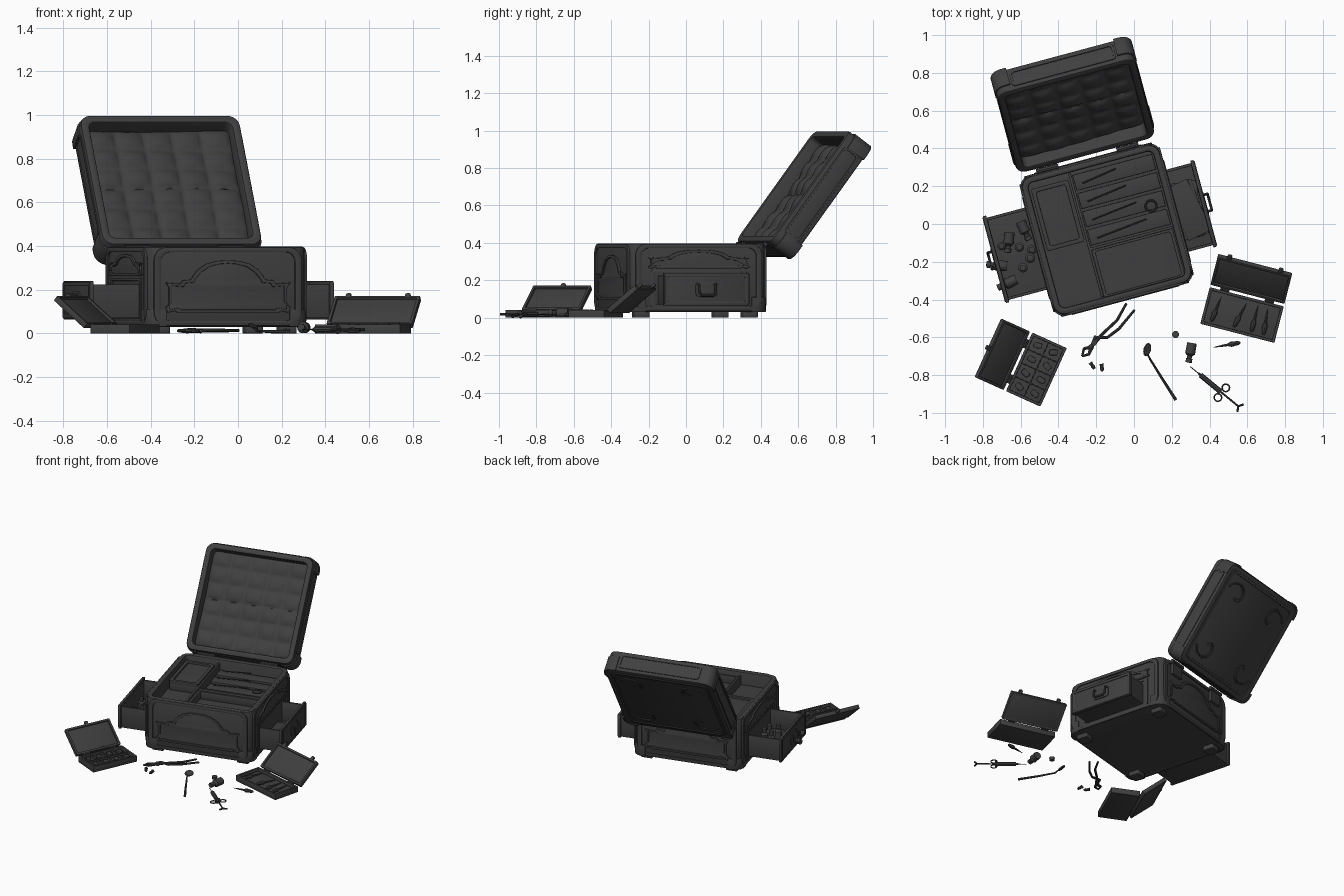
import bpy, bmesh, random
from math import sin, cos, pi, radians
from mathutils import Matrix, Vector

if "Cube" in bpy.data.objects:
    bpy.data.objects.remove(bpy.data.objects["Cube"])

random.seed(4)
DARK = bpy.data.materials.new("dark_leather")
DARK.diffuse_color = (0.05, 0.05, 0.05, 1)
DARK.use_nodes = True
DARK.node_tree.nodes["Principled BSDF"].inputs["Base Color"].default_value = DARK.diffuse_color

def T(x, y, z): return Matrix.Translation((x, y, z))
def Rot(a, ax): return Matrix.Rotation(radians(a), 4, ax)

def add(name, bm, M, ang=35):
    bmesh.ops.remove_doubles(bm, verts=bm.verts, dist=1e-5)
    bmesh.ops.recalc_face_normals(bm, faces=bm.faces)
    me = bpy.data.meshes.new(name)
    bm.to_mesh(me); bm.free()
    me.shade_smooth(); me.set_sharp_from_angle(angle=radians(ang))
    me.materials.append(DARK)
    ob = bpy.data.objects.new(name, me)
    bpy.context.collection.objects.link(ob)
    ob.matrix_world = M
    return ob

def bake(name, cu, M):
    ob = bpy.data.objects.new("tmp_curve", cu)
    bpy.context.collection.objects.link(ob)
    me = bpy.data.meshes.new_from_object(ob.evaluated_get(bpy.context.evaluated_depsgraph_get()))
    bpy.data.objects.remove(ob)
    bm = bmesh.new(); bm.from_mesh(me)
    bpy.data.meshes.remove(me); bpy.data.curves.remove(cu)
    return add(name, bm, M)

def plate(name, loops, z0, z1, M, b=0.003):
    """Bevelled slab from 2D outlines; inner outlines become holes."""
    cu = bpy.data.curves.new(name, 'CURVE')
    cu.dimensions, cu.fill_mode = '2D', 'BOTH'
    cu.bevel_depth, cu.offset, cu.bevel_resolution = b, -b, 1
    cu.extrude = (z1 - z0) / 2 - b
    for pts in loops:
        s = cu.splines.new('POLY'); s.points.add(len(pts) - 1); s.use_cyclic_u = True
        for p, q in zip(s.points, pts): p.co = (q[0], q[1], 0, 1)
    return bake(name, cu, M @ T(0, 0, (z0 + z1) / 2))

def tube(name, pts, r, M=Matrix(), cyclic=False):
    """Round rod; a 4th value per point scales the radius."""
    cu = bpy.data.curves.new(name, 'CURVE')
    cu.dimensions, cu.bevel_depth, cu.bevel_resolution, cu.use_fill_caps = '3D', r, 2, True
    s = cu.splines.new('POLY'); s.points.add(len(pts) - 1); s.use_cyclic_u = cyclic
    for p, q in zip(s.points, pts):
        p.co = (*q[:3], 1); p.radius = q[3] if len(q) > 3 else 1
    return bake(name, cu, M)

def circle(r, n=16): return [(r*cos(2*pi*i/n), r*sin(2*pi*i/n), 0) for i in range(n)]

def rr(w, h, r, n=6, cx=0, cy=0):
    out = []
    for k, (sx, sy) in enumerate(((1, 1), (-1, 1), (-1, -1), (1, -1))):
        for i in range(n + 1):
            a = pi/2*(k + i/n)
            out.append((cx + sx*(w/2 - r) + r*cos(a), cy + sy*(h/2 - r) + r*sin(a)))
    return out

def R(x0, y0, x1, y1): return [(x0, y0), (x1, y0), (x1, y1), (x0, y1)]

def lathe(name, prof, M, n=14):
    bm = bmesh.new()
    vs = [bm.verts.new((r, 0, z)) for r, z in prof]
    es = [bm.edges.new(e) for e in zip(vs, vs[1:])]
    bmesh.ops.spin(bm, geom=vs + es, axis=(0, 0, 1), cent=(0, 0, 0), angle=2*pi, steps=n)
    return add(name, bm, M)

def bottle(name, M, s=1.0):
    lathe(name, [(0, 0), (.024*s, 0), (.025*s, .055*s), (.012*s, .066*s), (.012*s, .078*s),
                 (.016*s, .08*s), (.016*s, .098*s), (0, .1*s)], M)

def guards(name, M, w, h, r, z0, z1, cy=0, o=.008, arm=.085):
    a, b = w/2, h/2
    arc = lambda q: [(a - r + q*cos(pi*i/12), b - r + q*sin(pi*i/12)) for i in range(7)]
    pts = [(a + o, b - arm)] + arc(r + o) + [(a - arm, b + o), (a - arm, b - .004)] + arc(r - .004)[::-1] + [(a - .004, b - arm)]
    for sx in (1, -1):
        for sy in (1, -1):
            plate(name, [[(sx*x, cy + sy*y) for x, y in pts]], z0, z1, M)

def plaque(name, M, sx, sy):
    half = [(0, .12), (.05, .117), (.1, .105), (.14, .08), (.165, .05), (.175, .032), (.215, .028), (.225, .012),
            (.295, .018), (.28, -.005), (.28, -.085), (.295, -.095), (.288, -.12), (.25, -.112), (.24, -.12)]
    def outline(k):
        h = [(x*sx - (k if x > .01 else 0), y*sy - k*(1 if y > 0 else -1)) for x, y in half]
        return h + [(-x, y) for x, y in h[:0:-1]]
    plate(name + "_field", [outline(.004)], 0, .005, M, .001)
    plate(name + "_rim", [outline(0), outline(.014)], 0, .013, M)

# ---- main case body
C = T(-.145, -.03, 0) @ Rot(15, 'Z')
plate("case_walls", [rr(.755, .755, .06), rr(.685, .685, .03)], .03, .398, C, .012)
plate("case_core", [rr(.70, .70, .03)], .032, .305, C)
guards("case_corner_guard", C, .755, .755, .06, .03, .11)
for sx in (1, -1):
    for sy in (1, -1):
        plate("foot", [rr(.08, .08, .01, 3, .3*sx, .3*sy)], 0, .035, C, .004)
for k in range(4):
    F = C @ Rot(90*k, 'Z') @ T(0, -.376, .215) @ Rot(90, 'X')
    plate("face_frame", [rr(.70, .36, .06), rr(.635, .315, .045)], -.004, .009, F, .004)
    if k % 2 == 0:
        plaque("arch_plaque", F, 1, 1)
    else:
        plaque("side_plaque", F @ T(0, .098, 0), .95, .42)
        plate("drawer_surround", [rr(.53, .20, .01, 2, 0, -.06), rr(.48, .172, .005, 2, 0, -.06)], 0, .008, F, .002)

# ---- inner tray
plate("tray_wall_long", [R(-.12, -.34, -.105, .34)], .30, .375, C)
plate("tray_wall_cross", [R(-.11, -.085, .34, -.07)], .30, .375, C)
plate("tray_box", [rr(.205, .34, .01, 2, -.23, .14)], .30, .362, C)
plate("tray_box_rim", [rr(.205, .34, .01, 2, -.23, .14), rr(.16, .295, .01, 2, -.23, .14)], .35, .375, C)
plate("front_tray_rim", [rr(.445, .265, .01, 2, .117, -.215), rr(.41, .235, .01, 2, .117, -.215)], .30, .36, C)
for i in range(4):
    y = -.06 + .1*i
    plate("instrument_slat", [R(-.1, y, .335, y + .085)], .30, .315 + .006*i, C)
    tube("instrument", [(-.06, y + .03, .335 + .006*i), (.22 - .03*i, y + .06, .335 + .006*i)], .004, C)
tube("instrument_ring", circle(.03), .005, C @ T(.26, .06, .345), True)

# ---- lid, tilted back on its hinges
L = C @ T(0, .40, .405) @ Rot(53.5, 'X')
LC = L @ T(0, .3725, 0)
plate("lid_walls", [rr(.757, .737, .055), rr(.675, .655, .03)], -.148, 0, LC, .012)
plate("lid_top", [rr(.71, .69, .04)], -.147, -.10, LC)
guards("lid_corner_guard", LC, .757, .737, .055, -.152, -.04)
plate("lid_top_frame", [rr(.69, .67, .05), rr(.655, .635, .04)], -.153, -.14, LC)
for k in range(4):
    plate("lid_side_frame", [rr(.57, .10, .02), rr(.545, .078, .015)], -.003, .005,
          LC @ Rot(90*k, 'Z') @ T(0, -.3785 if k % 2 else -.3685, -.074) @ Rot(90, 'X'), .002)
bm = bmesh.new()
bmesh.ops.create_grid(bm, x_segments=50, y_segments=50, size=.5, matrix=Matrix.Diagonal((.68, .66, 1, 1)))
for v in bm.verts:
    x, y = v.co.x/.68 + .5, v.co.y/.66 + .5
    v.co.z = -.075 + .022*(abs(sin(5*pi*x))*abs(sin(6*pi*y)))**.6 + .006*sin(9*y + 5*x)
add("lid_cushion", bm, LC, 80)
for sx in (1, -1):
    for sy in (1, -1):   # leafy scrolls on the lid's outside
        for a0, s in ((.3, 1), (1.5, .8)):
            pts = [(sx*(.2 + .11*s*(1 - t/9)*cos(a0 + t*.5)), sy*(.19 + .11*s*(1 - t/9)*sin(a0 + t*.5)), -.149, 1 - t/12)
                   for t in range(9)]
            tube("lid_scroll", pts, .007, LC)
    tube("hinge_barrel", [(.22*sx - .06, .393, .392), (.22*sx + .06, .393, .392)], .014, C)
    plate("hinge_leaf", [R(.22*sx - .05, .372, .22*sx + .05, .396)], .30, .39, C)

# ---- drawers
def drawer(side, dist):
    D = C @ Rot(90*side, 'Z')
    plate(side_name + "_drawer_walls", [R(-.225, -dist + .012, .225, -.2), R(-.21, -dist + .02, .21, -.21)], .07, .225, D)
    plate(side_name + "_drawer_floor", [R(-.22, -dist + .015, .22, -.2)], .07, .085, D)
    F = D @ T(0, -dist + .018, .152) @ Rot(90, 'X')
    plate(side_name + "_drawer_front", [rr(.475, .175, .006, 2)], 0, .018, F)
    plate(side_name + "_drawer_front_rim", [rr(.465, .165, .006, 2), rr(.43, .13, .006, 2)], .012, .022, F)
    plate("handle_plate", [rr(.12, .08, .02, 4)], .015, .024, F)
    tube("handle_bail", [(-.045, .025, .022), (-.045, .025, .04), (-.045, -.02, .043), (-.03, -.033, .043),
                         (.03, -.033, .043), (.045, -.02, .043), (.045, .025, .04), (.045, .025, .022)], .007, F)
    return D

side_name = "right"
D = drawer(1, .54)
for i in range(3):
    plate("paper_sheet", [R(-.16, -.07, .14, .07)], .09 + .008*i, .097 + .008*i, D @ T(0, -.44, 0) @ Rot(9*i - 6, 'Z'), .001)
side_name = "left"
D = drawer(-1, .615)
for x, y, s in ((-.03, -.47, 1), (.04, -.43, 1.1), (-.06, -.56, .9), (.08, -.48, 1), (.0, -.41, 1)):
    bottle("standing_bottle", D @ T(x, y, .085), s)
for x, y, a in ((-.12, -.50, 70), (.13, -.53, 10), (.05, -.56, -20), (-.16, -.43, 100)):
    bottle("fallen_bottle", D @ T(x, y, .115) @ Rot(a, 'Z') @ Rot(90, 'X'), 1.1)

# ---- small hinged cases
def scalpel(name, M, s=1):
    tube(name, [(0, -.07*s, 0, .3), (0, -.06*s, 0, .9), (0, -.02*s, 0, 1.3), (0, .0, 0, .6), (0, .03*s, 0, .5), (0, .075*s, 0, .1)], .011, M)

def small_case(name, M, w, clasps):
    d = .2
    plate(name + "_walls", [rr(w, d, .006, 2), rr(w - .03, d - .03, .004, 2)], 0, .042, M)
    plate(name + "_floor", [R(-w/2 + .005, -d/2 + .005, w/2 - .005, d/2 - .005)], .001, .02, M)
    K = M @ T(0, d/2 + .012, .045) @ Rot(40, 'X') @ T(0, d/2, 0)
    plate(name + "_lid_walls", [rr(w, d, .006, 2), rr(w - .03, d - .03, .004, 2)], -.028, 0, K)
    plate(name + "_lid_panel", [R(-w/2 + .005, -d/2 + .005, w/2 - .005, d/2 - .005)], -.027, -.012, K)
    for x in clasps:
        plate(name + "_clasp", [rr(.025, .03, .008, 3, x, d/2 + .008)], -.02, -.004, K, .002)
    for sx in (1, -1):
        tube(name + "_hinge", [(sx*w*.3 - .025, d/2 + .006, .04), (sx*w*.3 + .025, d/2 + .006, .04)], .008, M)

A = T(-.517, -.771, 0) @ Rot(65.7, 'Z')
small_case("specimen_case", A, .34, [0])
plate("specimen_divider", [R(-.16, -.003, .16, .003)], .018, .038, A, .001)
for i in range(4):
    x = -.12 + .08*i
    if i: plate("specimen_divider", [R(x - .043, -.09, x - .037, .09)], .018, .038, A, .001)
    for y in (-.045, .045):
        plate("specimen", [rr(.03, .045, .008, 3)], .018, .036, A @ T(x, y, 0) @ Rot(random.uniform(-30, 30), 'Z'))
B = T(.572, -.482, 0) @ Rot(-14.5, 'Z')
small_case("blade_case", B, .405, [-.14, .14])
for x, a in ((-.14, -8), (-.01, -14), (.07, 0), (.13, 5)):
    scalpel("case_blade", B @ T(x, -.005, .03) @ Rot(a, 'Z'), 1.0)

# ---- loose tools in front
tube("forceps_arm_a", [(-.275, -.70, .012, .7), (-.265, -.66, .012), (-.235, -.655, .012, 1.4), (-.205, -.625, .012, 1.3),
                       (-.16, -.575, .012), (-.09, -.51, .012), (-.04, -.42, .012, .8)], .008)
tube("forceps_arm_b", [(-.275, -.70, .014, .7), (-.24, -.69, .014), (-.225, -.655, .014, 1.4), (-.205, -.60, .014, 1.3),
                       (-.15, -.535, .014), (-.08, -.55, .014, .1)][:4] + [(-.14, -.60, .014), (-.08, -.555, .014), (.003, -.455, .014, .8)], .008)
lathe("forceps_pivot", [(0, .004), (.014, .004), (.014, .024), (0, .026)], T(-.21, -.63, 0))
tube("mirror_handle", [(.072, -.69, .03, .6), (.085, -.715, .012, .8), (.15, -.82, .008), (.222, -.932, .008, 1.2)], .007)
lathe("mirror_disc", [(0, -.005), (.026, -.005), (.03, 0), (.026, .005), (0, .005)],
      T(.07, -.665, .032) @ Rot(-15, 'Z') @ Rot(35, 'Y') @ Matrix.Diagonal((.8, 1.2, 1, 1)))
lathe("cork", [(0, 0), (.016, 0), (.019, .02), (0, .022)], T(.22, -.585, 0))
bottle("loose_bottle", T(.307, -.63, .027) @ Rot(-10, 'Z') @ Rot(90, 'X'), 1.06)
scalpel("loose_blade", T(.495, -.64, .014) @ Rot(100, 'Z'))
for x, y, a in ((-.22, -.75, 35), (-.17, -.76, 5)):
    tube("tooth", [(0, -.02, 0, .6), (0, -.005, 0, .9), (0, .004, 0, .7), (0, .02, 0, 1)], .012, T(x, y, .012) @ Rot(a, 'Z'))

# ---- syringe, lying along its own x axis
S = T(.34, -.79, .018) @ Rot(-39.5, 'Z')
tube("syringe_needle", [(-.055, 0, 0), (.0, 0, 0)], .0025, S)
tube("syringe_barrel", [(0, 0, 0, .4), (.015, 0, 0, .5), (.016, 0, 0, 1), (.145, 0, 0, 1), (.146, 0, 0, 1.5), (.155, 0, 0, 1.5)], .014, S)
tube("syringe_plunger", [(.15, 0, 0), (.275, 0, 0)], .005, S)
tube("syringe_thumb_rest", [(.29, -.026, 0), (.275, 0, 0), (.29, .026, 0)], .006, S)
for sy in (1, -1):
    tube("syringe_ring", circle(.02), .004, S @ T(.162, .033*sy, 0), True)
